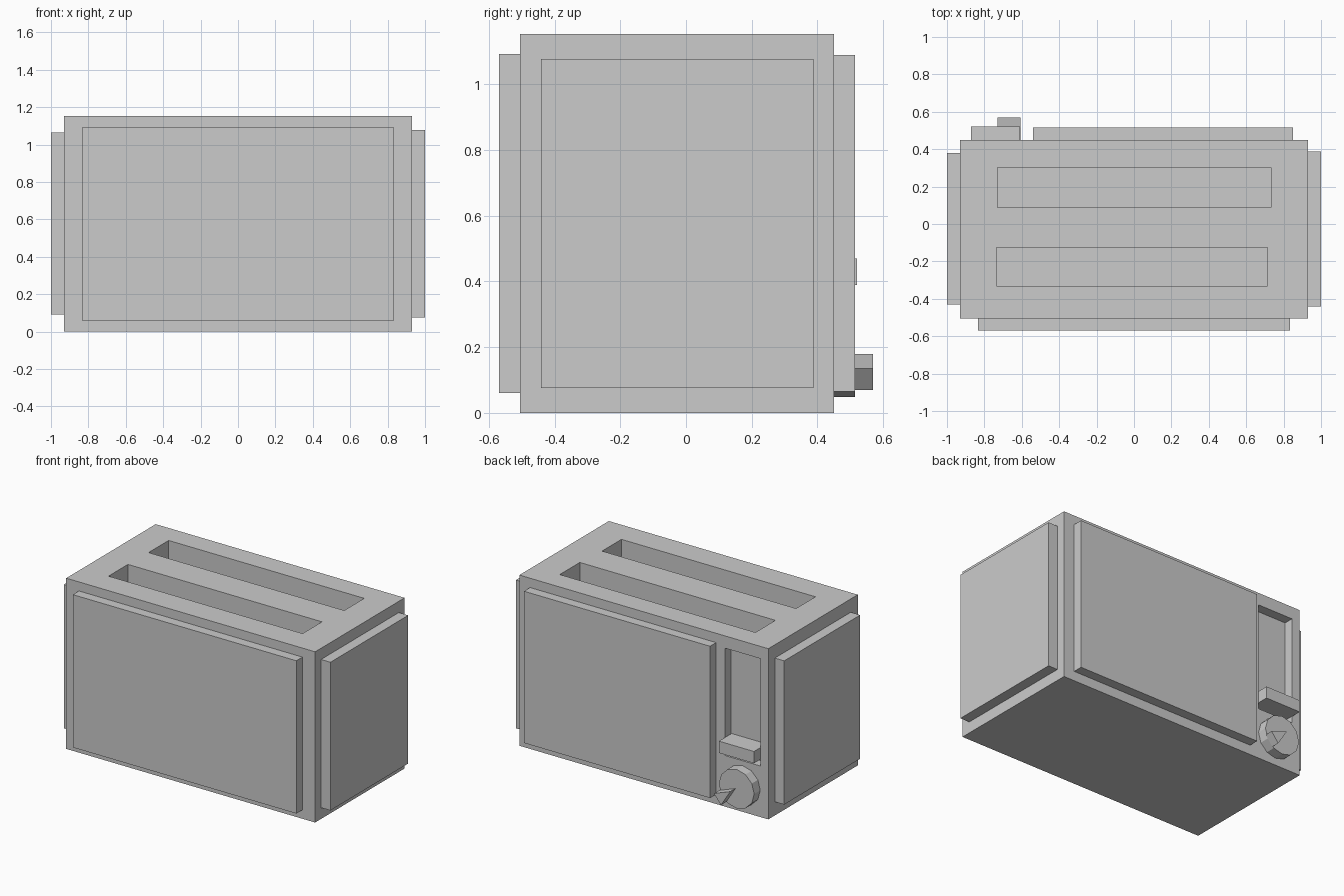
import bpy, bmesh, math

if "Cube" in bpy.data.objects:
    bpy.data.objects.remove(bpy.data.objects["Cube"])


def make_object(name, bm):
    bmesh.ops.recalc_face_normals(bm, faces=bm.faces)
    mesh = bpy.data.meshes.new(name)
    bm.to_mesh(mesh)
    bm.free()
    obj = bpy.data.objects.new(name, mesh)
    bpy.context.collection.objects.link(obj)
    return obj


def box(name, x, y, z):
    bm = bmesh.new()
    bmesh.ops.create_cube(bm, size=1)
    for v in bm.verts:
        v.co = [(r[0] + r[1]) / 2 + c * (r[1] - r[0]) for c, r in zip(v.co, (x, y, z))]
    return make_object(name, bm)


def prism(name, outline, y0, y1):
    """Extrude an (x, z) outline along y."""
    bm = bmesh.new()
    face = bm.faces.new([bm.verts.new((x, y0, z)) for x, z in outline])
    ext = bmesh.ops.extrude_face_region(bm, geom=[face])
    for v in ext["geom"]:
        if isinstance(v, bmesh.types.BMVert):
            v.co.y = y1
    return make_object(name, bm)


def combine(target, tool, operation):
    mod = target.modifiers.new(tool.name, 'BOOLEAN')
    mod.object = tool
    mod.operation = operation
    mod.solver = 'EXACT'
    bpy.context.view_layer.objects.active = target
    bpy.ops.object.modifier_apply(modifier=mod.name)
    bpy.data.objects.remove(tool)


# Main housing
body = box("body", (-0.93, 0.93), (-0.505, 0.45), (0, 1.153))

# Raised side panels, fused into the housing
panels = [
    ("front_panel", (-0.835, 0.835), (-0.57, -0.48), (0.06, 1.092)),
    ("back_panel", (-0.54, 0.85), (0.43, 0.515), (0.065, 1.09)),
    ("left_panel", (-1.0, -0.91), (-0.43, 0.38), (0.092, 1.063)),
    ("right_panel", (0.91, 1.0), (-0.442, 0.388), (0.076, 1.077)),
]
for p in panels:
    combine(body, box(*p), 'UNION')

# Bread slots and the lever track
cuts = [
    ("back_slot", (-0.73, 0.732), (0.088, 0.302), (0.35, 1.3)),
    ("front_slot", (-0.735, 0.715), (-0.332, -0.125), (0.35, 1.3)),
    ("lever_track", (-0.87, -0.605), (0.385, 0.6), (0.345, 1.07)),
]
for c in cuts:
    combine(body, box(*c), 'DIFFERENCE')

# Lever
box("lever", (-0.872, -0.61), (0.385, 0.52), (0.39, 0.47))

# Twelve-sided dial with a wedge pointer
cx, cz, r = -0.738, 0.18, 0.132
prism("dial", [(cx + r * math.cos(i * math.pi / 6), cz + r * math.sin(i * math.pi / 6))
               for i in range(12)], 0.45, 0.515)
prism("dial_pointer", [(-0.73, 0.18), (-0.608, 0.135), (-0.66, 0.07)], 0.515, 0.57)
